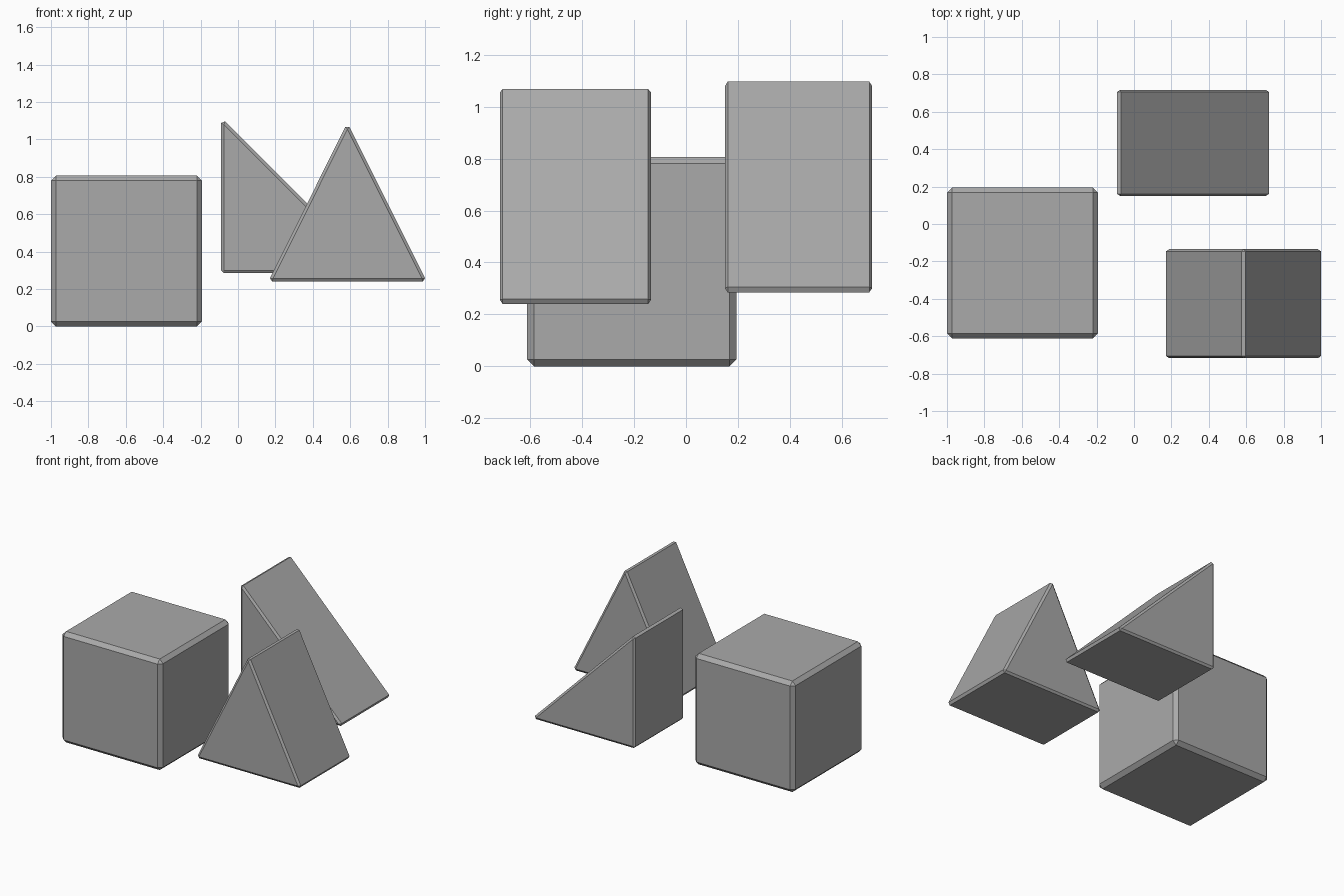
import bpy, bmesh
from mathutils import Vector

cube = bpy.data.objects.get("Cube")
if cube:
    bpy.data.objects.remove(cube, do_unlink=True)

# One plain grey for all blocks
grey = bpy.data.materials.new("grey")
grey.use_nodes = True
grey.diffuse_color = (0.4, 0.4, 0.4, 1)
bsdf = next(n for n in grey.node_tree.nodes if n.type == 'BSDF_PRINCIPLED')
bsdf.inputs["Base Color"].default_value = grey.diffuse_color


def block(name, profile, y0, y1, chamfer, y_scale=1.0):
    """Extrude an (x, z) profile from y0 to y1 and chamfer every edge.
    The chamfer is squeezed along y by y_scale."""
    middle = (y0 + y1) / 2
    half = (y1 - y0) / 2 / y_scale
    bm = bmesh.new()
    front = bm.faces.new([bm.verts.new((x, -half, z)) for x, z in profile])
    grown = bmesh.ops.extrude_face_region(bm, geom=[front], use_keep_orig=True)
    moved = [g for g in grown["geom"] if isinstance(g, bmesh.types.BMVert)]
    bmesh.ops.translate(bm, verts=moved, vec=Vector((0, 2 * half, 0)))
    bmesh.ops.recalc_face_normals(bm, faces=bm.faces)
    bmesh.ops.bevel(bm, geom=bm.edges[:], offset=chamfer, offset_type='WIDTH',
                    segments=1, profile=0.5, affect='EDGES')
    mesh = bpy.data.meshes.new(name)
    bm.to_mesh(mesh)
    bm.free()
    mesh.materials.append(grey)
    obj = bpy.data.objects.new(name, mesh)
    obj.location.y = middle
    obj.scale.y = y_scale
    bpy.context.collection.objects.link(obj)
    return obj


# Cube standing on the ground
block("cube_block", [(-1, 0), (-0.193, 0), (-0.193, 0.807), (-1, 0.807)],
      -0.612, 0.195, 0.038)

# Raised prism with an even, roof-like triangle
block("roof_prism", [(0.162, 0.24), (1.009, 0.24), (0.585, 1.09)],
      -0.717, -0.135, 0.022, 0.7)

# Raised wedge with an upright side and a sloping side
block("ramp_wedge", [(-0.09, 0.285), (0.742, 0.285), (-0.09, 1.117)],
      0.15, 0.717, 0.022, 0.7)
